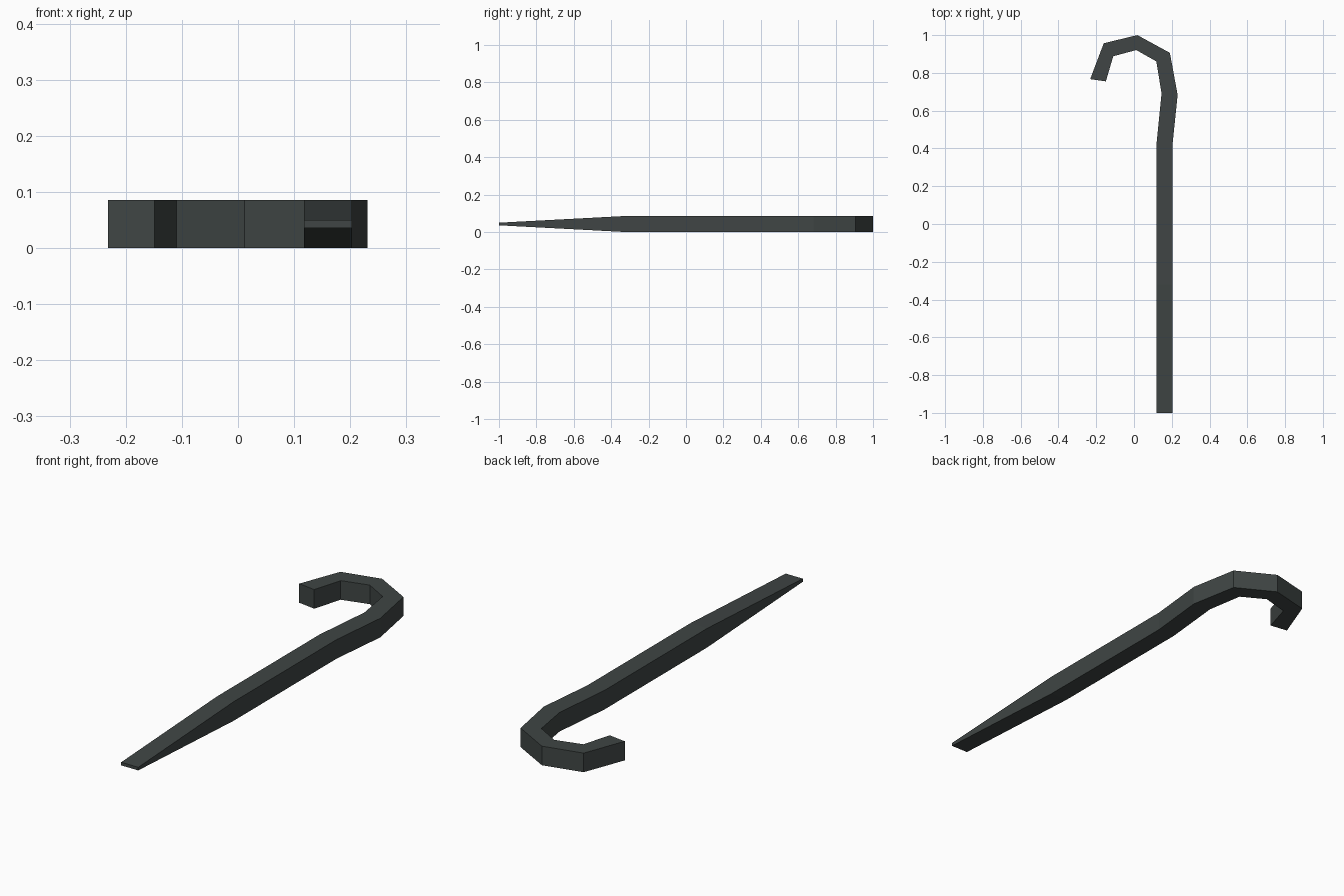
import bpy, bmesh

if "Cube" in bpy.data.objects:
    bpy.data.objects.remove(bpy.data.objects["Cube"])

# Stations along the bar in plan: (inner x, inner y, outer x, outer y, z bottom, z top)
H = 0.086
stations = [
    (0.118, -1.0, 0.203, -1.0, 0.036, 0.05),
    (0.118, -0.32, 0.203, -0.32, 0, H),
    (0.118, 0.413, 0.203, 0.413, 0, H),
    (0.146, 0.692, 0.231, 0.683, 0, H),
    (0.118, 0.861, 0.19, 0.906, 0, H),
    (0.012, 0.921, 0.018, 1.0, 0, H),
    (-0.11, 0.888, -0.16, 0.957, 0, H),
    (-0.149, 0.755, -0.232, 0.767, 0, H),
]

mat = bpy.data.materials.new("dark iron grey")
mat.diffuse_color = (0.05, 0.06, 0.058, 1)
mat.use_nodes = True
mat.node_tree.nodes["Principled BSDF"].inputs["Base Color"].default_value = mat.diffuse_color

# Hooked bar with a flat chisel tip
bm = bmesh.new()
rings = []
for ix, iy, ox, oy, z0, z1 in stations:
    rings.append([bm.verts.new(p) for p in
                  ((ix, iy, z0), (ox, oy, z0), (ox, oy, z1), (ix, iy, z1))])
for a, b in zip(rings, rings[1:]):
    for i in range(4):
        j = (i + 1) % 4
        bm.faces.new((a[i], a[j], b[j], b[i]))
bm.faces.new(rings[0])
bm.faces.new(rings[-1])
bmesh.ops.recalc_face_normals(bm, faces=bm.faces[:])

mesh = bpy.data.meshes.new("hooked_bar")
bm.to_mesh(mesh)
bm.free()
mesh.materials.append(mat)
bar = bpy.data.objects.new("hooked_bar", mesh)
bpy.context.collection.objects.link(bar)
